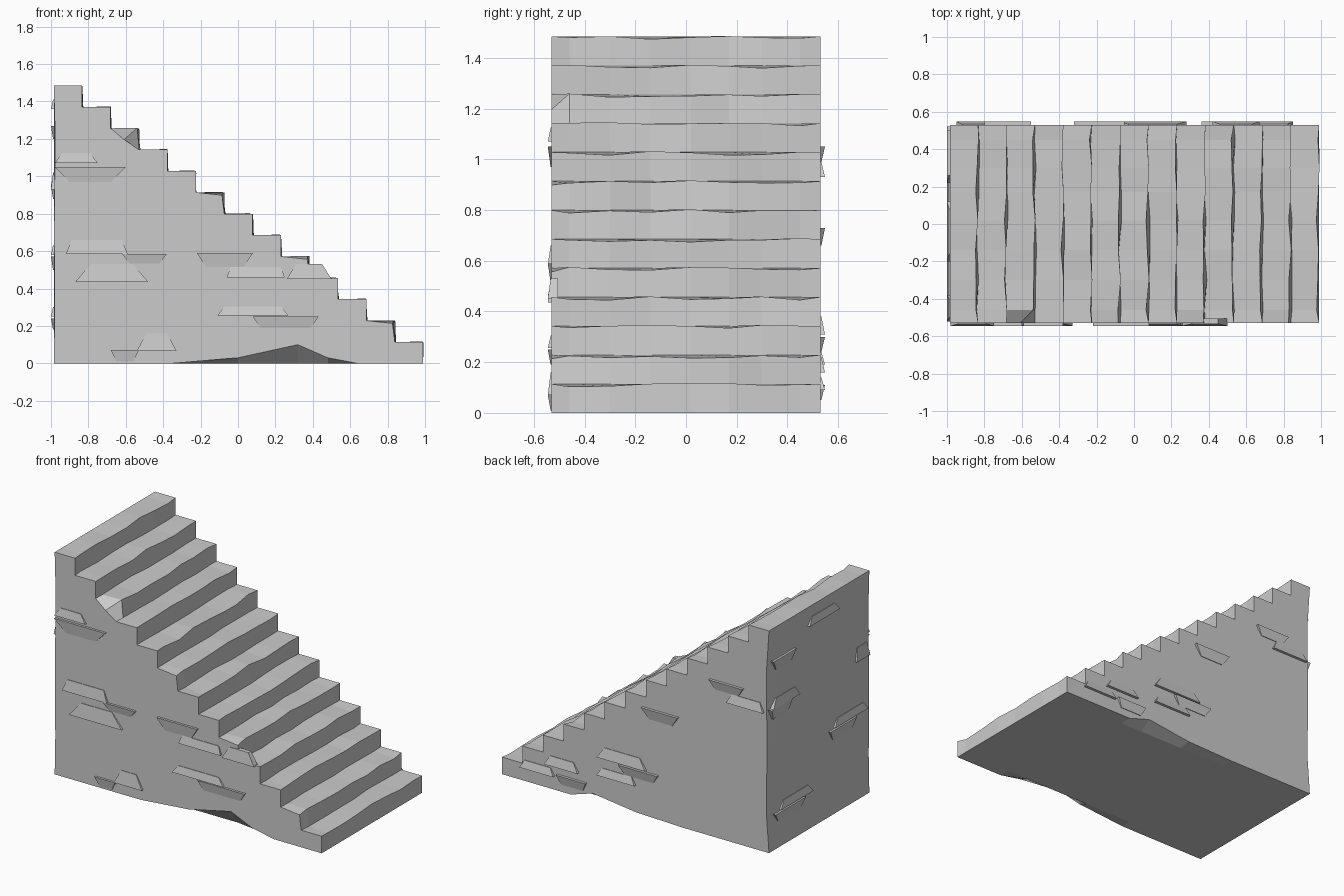
import bpy, bmesh, random
from mathutils import Vector

if "Cube" in bpy.data.objects:
    bpy.data.objects.remove(bpy.data.objects["Cube"])

random.seed(4)
N, X0, X1, H, W = 13, -0.985, 0.99, 1.485, 0.53
RUN, RISE = (X1 - X0) / N, H / N
STATIONS = [-W, -0.46, -0.3, -0.14, 0.02, 0.17, 0.3, 0.45, W]


def finish(bm, name):
    bmesh.ops.recalc_face_normals(bm, faces=bm.faces)
    me = bpy.data.meshes.new(name)
    bm.to_mesh(me)
    bm.free()
    ob = bpy.data.objects.new(name, me)
    bpy.context.collection.objects.link(ob)
    return ob


def profile(j):
    """Worn stair outline at one station across the width."""
    end = j in (0, len(STATIONS) - 1)
    pts = []
    # rear wall, going up, with worn vertical corners
    for z in (0, 0.25, 0.72, 1.2, H):
        inset = random.uniform(0.0, 0.02) if end and 0 < z < H else 0
        pts.append((X0 + inset, z))
    # treads and risers, going down
    for i in range(N):
        x, z = X0 + RUN * (i + 1), H - RISE * i
        nx, nz = random.uniform(-0.015, 0.003), random.uniform(-0.012, 0.004)
        if end:
            nx = nz = 0
        if j == 0 and i == 2:            # big broken corner
            nx, nz = -0.08, -0.06
        if j == 0 and i in (5, 8, 11):   # small broken corners
            nx, nz = -0.012, -0.015
        pts.append((x + nx, z + nz))
        if i < N - 1:
            pts.append((x + (0 if end else random.uniform(-0.008, 0.008)), z - RISE))
        else:
            pts.append((x, 0))
    # underside, with the lower edge broken away at both sides
    chip = {0: (0.03, 0.1, 0.03), len(STATIONS) - 1: (0.0, 0.05, 0.01)}.get(j, (0, 0, 0))
    pts += [(0.64, 0), (0.48, chip[0]), (0.32, chip[1]), (0.0, chip[2]), (-0.35, 0)]
    return pts


# Solid stone staircase lofted across its width
bm = bmesh.new()
rings = [[bm.verts.new((x, y, z)) for x, z in profile(j)] for j, y in enumerate(STATIONS)]
for a, b in zip(rings, rings[1:]):
    for k in range(len(a)):
        m = (k + 1) % len(a)
        bm.faces.new((a[k], a[m], b[m], b[k]))
for r in (rings[0], rings[-1]):
    bm.faces.new(r)
finish(bm, "stone_staircase")


def wedges(name, items, place, out):
    """Raised brick chips: a lip on one long edge, sloping flush at the other."""
    bm = bmesh.new()
    for u0, u1, z0, z1, s in items:
        top, low = (abs(s), 0) if s > 0 else (0, abs(s))
        tl, bl = (0.004, out) if s > 0 else (out, 0.004)
        quad = [(u0 + low, z0, bl), (u1 - low, z0, bl), (u1 - top, z1, tl), (u0 + top, z1, tl)]
        outer = [bm.verts.new(place(u, z, d)) for u, z, d in quad]
        inner = [bm.verts.new(place(u, z, -0.025)) for u, z, d in quad]
        bm.faces.new(outer)
        bm.faces.new(inner[::-1])
        for k in range(4):
            m = (k + 1) % 4
            bm.faces.new((outer[k], inner[k], inner[m], outer[m]))
    finish(bm, name)


# Brick chips: start, end, bottom, top, slant (sign picks the raised edge)
wedges("front_brick_chips", [
    (-0.98, -0.75, 1.07, 1.125, 0.04), (-0.98, -0.6, 0.97, 1.05, -0.08),
    (-0.92, -0.59, 0.585, 0.66, 0.03), (-0.62, -0.38, 0.535, 0.585, -0.04),
    (-0.87, -0.48, 0.435, 0.53, 0.08), (-0.22, 0.08, 0.515, 0.59, -0.05),
    (-0.06, 0.25, 0.46, 0.515, 0.02), (0.26, 0.5, 0.45, 0.53, 0.05),
    (-0.11, 0.27, 0.255, 0.305, 0.04), (0.08, 0.43, 0.19, 0.25, -0.04),
    (-0.68, -0.53, 0.01, 0.07, -0.03), (-0.54, -0.33, 0.07, 0.16, 0.05)],
    lambda u, z, d: (u, -W - d, z), 0.015)

wedges("back_brick_chips", [
    (-0.95, -0.68, 0.93, 0.99, 0.03), (-0.8, -0.55, 0.99, 1.05, -0.04),
    (-0.32, -0.05, 0.66, 0.73, -0.05), (-0.08, 0.28, 0.31, 0.38, 0.05),
    (-0.17, 0.12, 0.24, 0.3, -0.04), (0.0, 0.28, 0.19, 0.24, 0.03),
    (0.42, 0.67, 0.16, 0.22, 0.04), (0.6, 0.85, 0.09, 0.14, 0.03),
    (0.36, 0.58, 0.05, 0.11, -0.03)],
    lambda u, z, d: (u, W + d, z), 0.018)

wedges("rear_wall_brick_chips", [
    (-0.2, 0.12, 1.36, 1.41, 0.04), (0.26, 0.5, 1.2, 1.27, -0.04),
    (0.22, 0.5, 0.95, 1.01, 0.04), (0.3, 0.52, 0.88, 0.95, -0.03),
    (-0.5, -0.15, 0.58, 0.63, 0.04), (-0.38, -0.1, 0.5, 0.57, -0.04),
    (-0.52, -0.38, 0.93, 1.02, 0.02), (0.08, 0.42, 0.25, 0.3, 0.04),
    (0.16, 0.48, 0.18, 0.24, -0.04)],
    lambda u, z, d: (X0 - d, u, z), 0.015)
